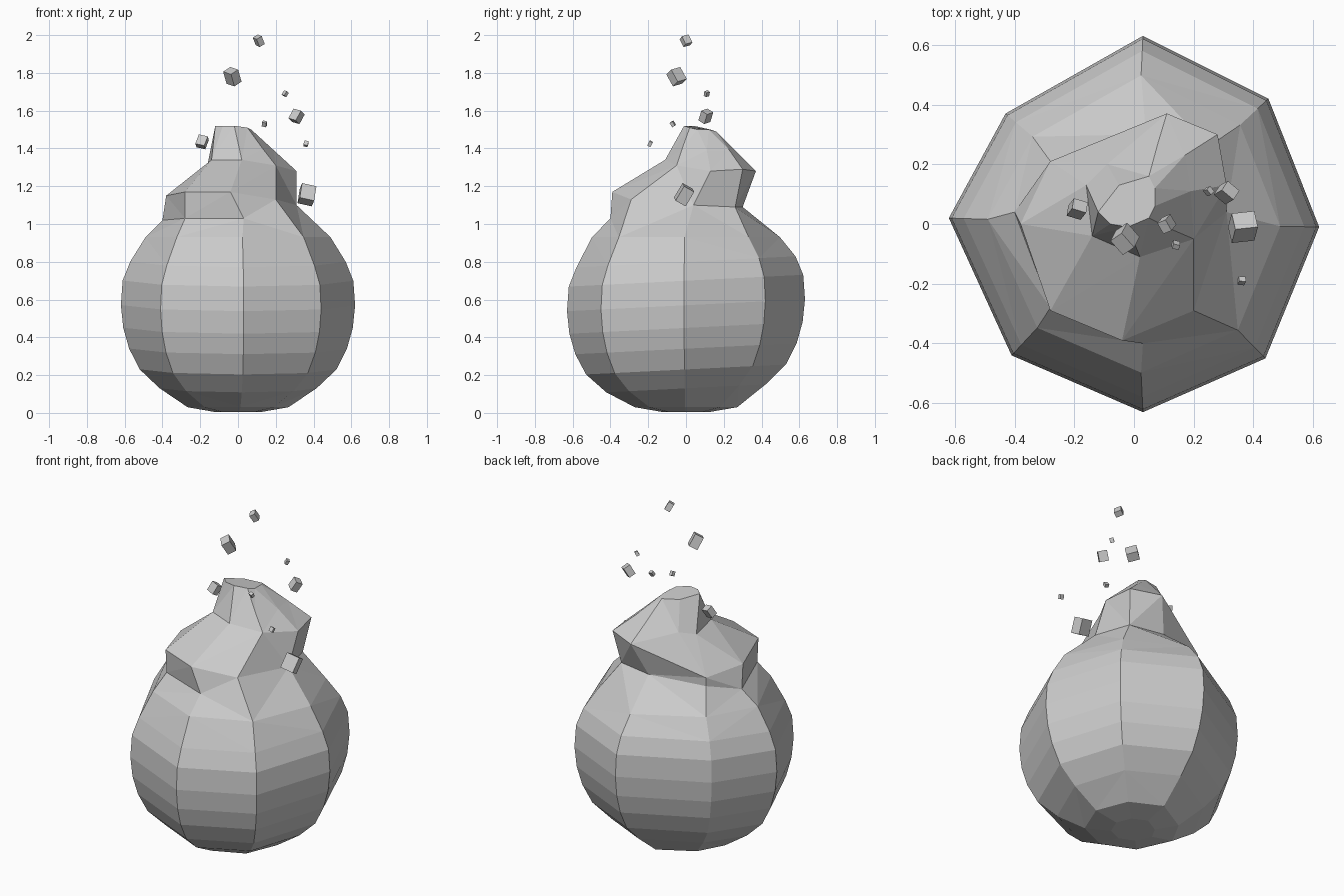
import bpy, bmesh
from mathutils import Matrix, Euler, Vector


def finish(bm, name):
    bmesh.ops.recalc_face_normals(bm, faces=bm.faces)
    mesh = bpy.data.meshes.new(name)
    bm.to_mesh(mesh)
    bm.free()
    obj = bpy.data.objects.new(name, mesh)
    bpy.context.collection.objects.link(obj)
    return obj


def loft(name, rings):
    bm = bmesh.new()
    loops = [[bm.verts.new(p) for p in ring] for ring in rings]
    n = len(loops[0])
    for a, b in zip(loops, loops[1:]):
        for i in range(n):
            j = (i + 1) % n
            bm.faces.new((a[i], a[j], b[j], b[i]))
    bm.faces.new(loops[0])
    bm.faces.new(loops[-1])
    bmesh.ops.triangulate(bm, faces=[f for f in bm.faces if len(f.verts) == 4])
    return finish(bm, name)


# Uneven octagonal plan of the bulb, running clockwise from the back
plan = [(.03, .63), (.45, .42), (.62, -.01), (.44, -.45),
        (.03, -.63), (-.41, -.44), (-.62, .02), (-.43, .37)]
# Vertical profile: height, scale of the plan
profile = [(.005, .2), (.03, .43), (.13, .67), (.23, .84), (.34, .93),
           (.45, .98), (.57, 1), (.70, .985), (.80, .92), (.93, .79)]
rings = [[(x * s, y * s, z + (.05 * y * s if .1 < z < .9 else 0)) for x, y in plan]
         for z, s in profile]

# Chiselled head: neck, overhanging ledge, shoulder and flat tip
neck = [(.04, .30, 1.09), (.25, .26, 1.09), (.31, .04, 1.10), (.20, -.29, 1.13),
        (.03, -.40, 1.03), (-.28, -.28, 1.03), (-.40, .04, 1.02), (-.28, .21, 1.07)]
ledge = [(.11, .37, 1.28), (.28, .30, 1.29), (.31, .13, 1.28), (.20, -.05, 1.31),
         (-.04, -.39, 1.17), (-.28, -.29, 1.17), (-.38, 0, 1.15), (-.28, .21, 1.12)]
shoulder = [(.08, .27, 1.38), (.17, .23, 1.39), (.19, .11, 1.39), (.13, -.02, 1.40),
            (.02, -.11, 1.34), (-.14, -.04, 1.34), (-.16, .13, 1.32), (-.09, .20, 1.34)]
tip = [(.05, .16, 1.49), (.07, .12, 1.50), (.07, .06, 1.50), (.05, .02, 1.51),
       (-.02, -.01, 1.52), (-.08, .0, 1.52), (-.12, .04, 1.52), (-.05, .13, 1.50)]
loft("rock_bulb", rings + [neck, ledge, shoulder, tip])

# Flying chips: position and edge length
chips = [(.11, 0, 1.97, .042), (-.03, -.05, 1.78, .065), (.25, .11, 1.69, .023),
         (.31, .105, 1.57, .052), (.14, -.07, 1.53, .023), (-.19, .05, 1.435, .05),
         (.36, -.19, 1.425, .023), (.365, -.01, 1.155, .078)]
for i, (x, y, z, size) in enumerate(chips):
    bm = bmesh.new()
    bmesh.ops.create_cube(bm, size=size)
    lean = .5 if x > .2 or x < -.1 else -.5
    turn = Euler((.25, lean, .4 + .2 * i)).to_matrix().to_4x4()
    stretch = Matrix.Diagonal((.8, 1, 1.15, 1))
    bm.transform(Matrix.Translation(Vector((x, y, z))) @ turn @ stretch)
    finish(bm, f"chip_{i + 1}")
